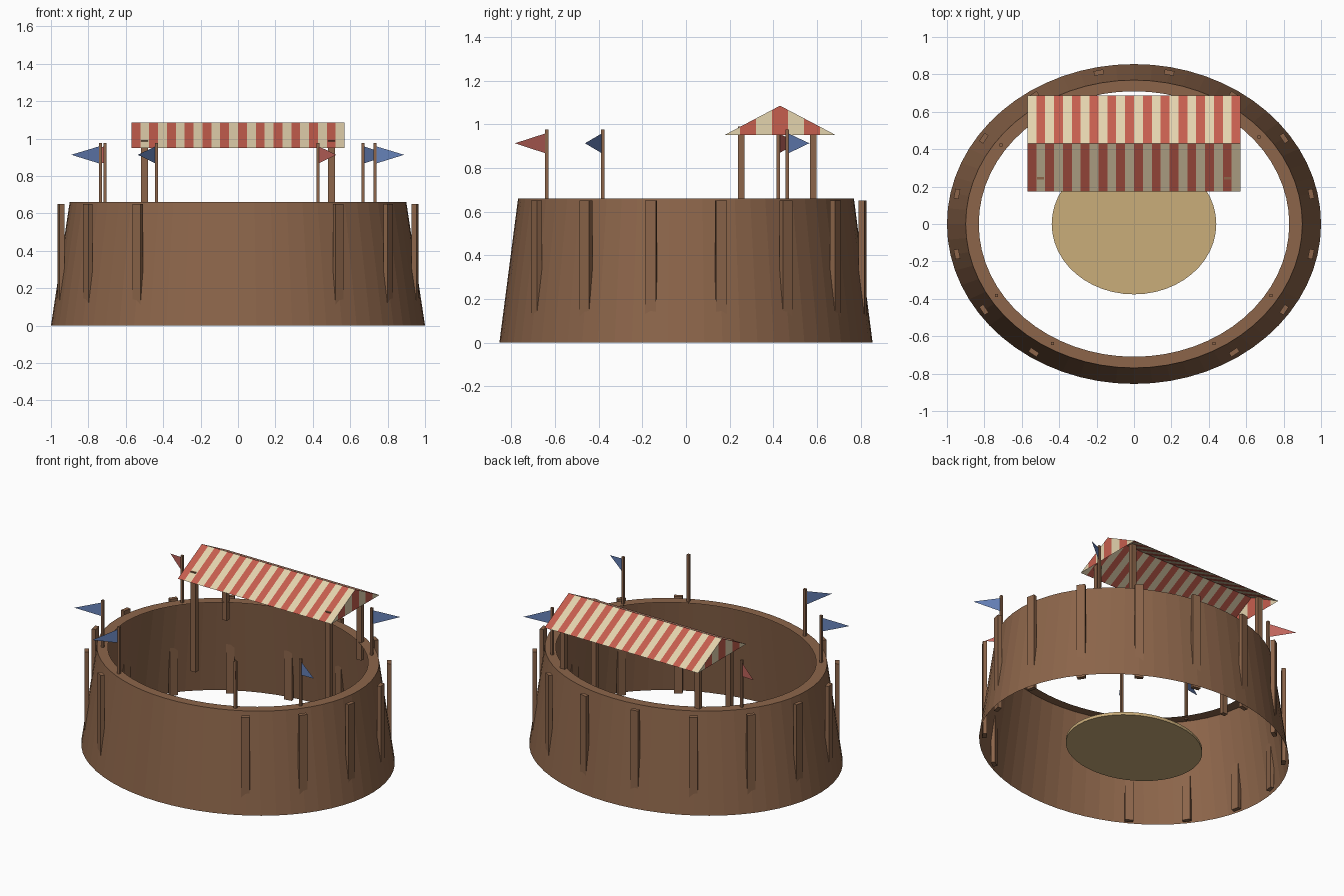
import bpy, bmesh, math
from mathutils import Matrix, Vector

if "Cube" in bpy.data.objects:
    bpy.data.objects.remove(bpy.data.objects["Cube"])

RATIO = 0.855          # depth of the oval compared with its width
WALL_TOP = 0.66


def material(name, rgb):
    lin = [(c / 255 / 12.92) if c < 11 else ((c / 255 + 0.055) / 1.055) ** 2.4 for c in rgb]
    m = bpy.data.materials.new(name)
    m.use_nodes = True
    m.diffuse_color = (*lin, 1)
    m.node_tree.nodes["Principled BSDF"].inputs["Base Color"].default_value = (*lin, 1)
    return m


wood = material("brown wood", (140, 101, 74))
sand = material("sand", (202, 173, 122))
cream = material("cream cloth", (228, 211, 174))
red = material("red cloth", (198, 94, 78))
blue = material("blue flag", (104, 132, 188))
rose = material("rose flag", (198, 104, 95))


def finish(name, bm, *mats):
    mesh = bpy.data.meshes.new(name)
    bm.to_mesh(mesh)
    bm.free()
    for m in mats:
        mesh.materials.append(m)
    ob = bpy.data.objects.new(name, mesh)
    bpy.context.collection.objects.link(ob)
    return ob


def box(name, x, y, z0, z1, sx, sy, mat, angle=0.0):
    bm = bmesh.new()
    place = (Matrix.Translation((x, y, (z0 + z1) / 2)) @ Matrix.Rotation(angle, 4, "Z")
             @ Matrix.Diagonal((sx, sy, z1 - z0, 1)))
    bmesh.ops.create_cube(bm, size=1, matrix=place)
    return finish(name, bm, mat)


def face(bm, points, index=0):
    f = bm.faces.new([bm.verts.new(p) for p in points])
    f.material_index = index


# Sloping oval wall: an open shell with a flat rim turned inward
def arena_wall(sides=64):
    bm = bmesh.new()
    rings = []
    for radius, z in ((1.0, 0), (0.9, WALL_TOP), (0.83, WALL_TOP)):
        ring = []
        for i in range(sides):
            a = math.tau * i / sides
            ring.append(bm.verts.new((radius * math.cos(a), radius * RATIO * math.sin(a), z)))
        rings.append(ring)
    for low, high in zip(rings, rings[1:]):
        for i in range(sides):
            j = (i + 1) % sides
            bm.faces.new((low[i], low[j], high[j], high[i]))
    return finish("arena_wall", bm, wood)


arena_wall()

# Sand floor
bm = bmesh.new()
bmesh.ops.create_cone(bm, cap_ends=True, segments=48, radius1=0.44, radius2=0.44, depth=0.02,
                      matrix=Matrix.Translation((0, 0, 0.02)) @ Matrix.Diagonal((1, RATIO, 1, 1)))
finish("sand_floor", bm, sand)

# Upright wall posts, evenly spaced, with a gap at the front
for i in range(16):
    if i in (11, 12):
        continue
    a = math.tau * (i + 0.5) / 16
    box("wall_post", 0.965 * math.cos(a), 0.825 * math.sin(a), 0, 0.65, 0.026, 0.052, wood, a)

# Canopy: striped slopes and striped gable ends
EAVE, RIDGE, HALF, MID, DEPTH = 0.95, 1.085, 0.57, 0.431, 0.256


def canopy(stripes=24, gable_stripes=7):
    bm = bmesh.new()
    for turn in (1, -1):
        for i in range(stripes):
            x0, x1 = (turn * (-HALF + 2 * HALF * k / stripes) for k in (i, i + 1))
            y = MID - turn * DEPTH
            face(bm, [(x0, y, EAVE), (x1, y, EAVE), (x1, MID, RIDGE), (x0, MID, RIDGE)],
                 1 - i % 2)
        for i in range(gable_stripes):
            t0, t1 = (-1 + 2 * k / gable_stripes for k in (i, i + 1))
            line = [t1, t0] if t0 * t1 >= 0 else [t1, 0, t0]
            top = [(t, RIDGE - (RIDGE - EAVE) * abs(t)) for t in line]
            outline = [(t0, EAVE), (t1, EAVE)] + [p for p in top if p[1] > EAVE + 1e-5]
            face(bm, [(turn * HALF, MID + turn * t * DEPTH, z) for t, z in outline], i % 2)
    bmesh.ops.remove_doubles(bm, verts=bm.verts, dist=1e-5)
    return finish("canopy", bm, cream, red)


canopy()

# Canopy posts
for side in (-1, 1):
    box("canopy_front_post", side * 0.5, 0.253, 0.32, 0.99, 0.036, 0.03, wood)
    box("canopy_back_post", side * 0.5, 0.584, 0.54, 0.99, 0.036, 0.03, wood)


# Flag poles on the rim with pennants pointing outward
def flag(x, y, cloth):
    box("flag_pole", x, y, 0.65, 0.975, 0.016, 0.016, wood)
    out = Vector((x, y, 0)).normalized()
    base = Vector((x, y, 0))
    bm = bmesh.new()
    face(bm, [base + Vector((0, 0, 0.865)), base + out * 0.175 + Vector((0, 0, 0.913)),
              base + Vector((0, 0, 0.96))])
    finish("flag", bm, cloth)


for x, y, cloth in ((-0.736, -0.382, blue), (-0.437, -0.638, blue), (0.428, -0.638, rose),
                    (0.733, -0.382, blue), (0.667, 0.465, blue), (-0.71, 0.422, rose)):
    flag(x, y, cloth)
